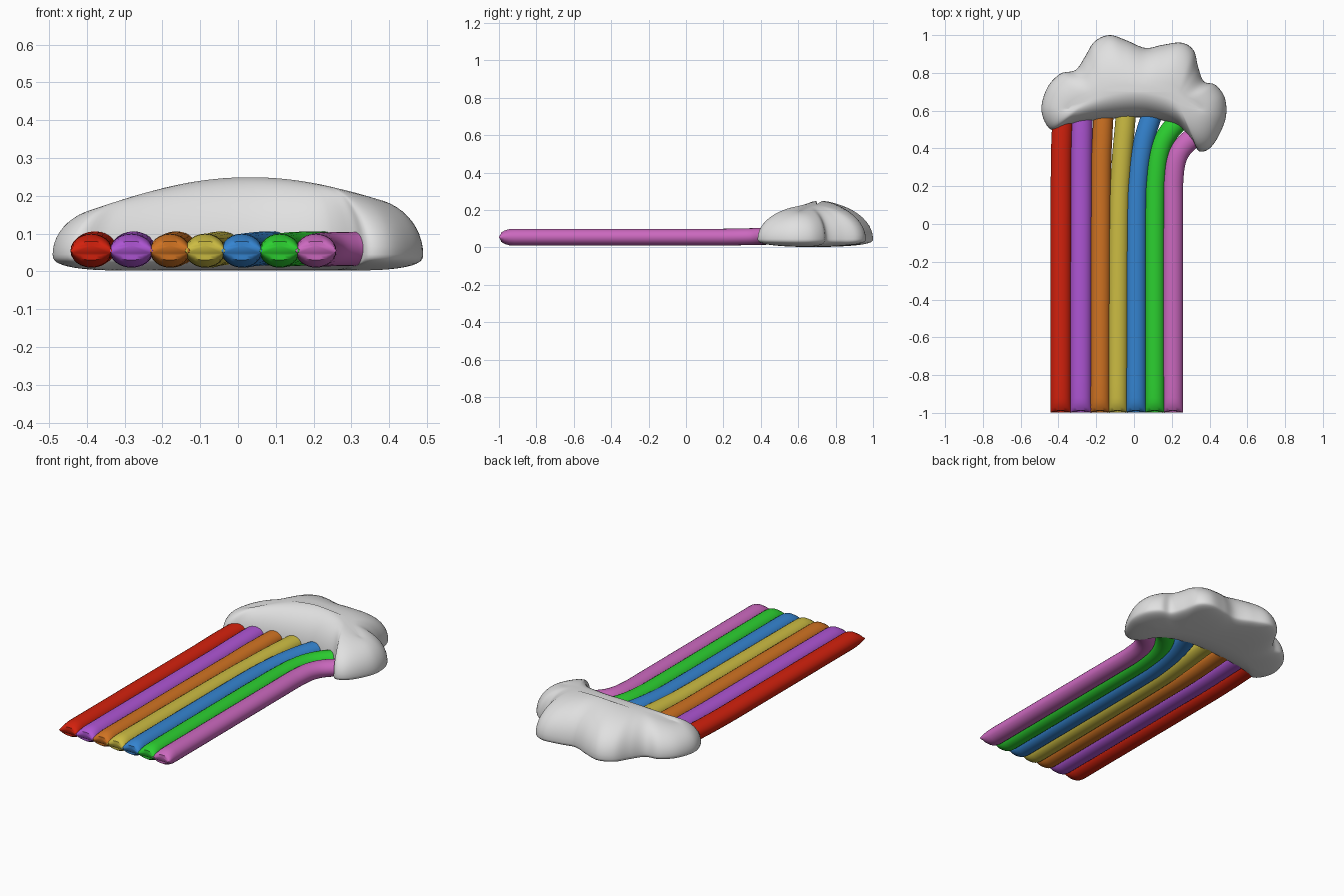
import bpy, bmesh, math
from mathutils import Vector

cube = bpy.data.objects.get("Cube")
if cube:
    bpy.data.objects.remove(cube)


def material(name, rgb):
    mat = bpy.data.materials.new(name)
    mat.use_nodes = True
    mat.diffuse_color = (*rgb, 1)
    bsdf = next(n for n in mat.node_tree.nodes if n.type == 'BSDF_PRINCIPLED')
    bsdf.inputs["Base Color"].default_value = (*rgb, 1)
    return mat


def spline(points, steps, closed=False):
    """Catmull-Rom curve through 2D points."""
    pts = [Vector(p) for p in points]
    n = len(pts)
    pick = (lambda i: pts[i % n]) if closed else (lambda i: pts[max(0, min(n - 1, i))])
    out = []
    for i in range(n if closed else n - 1):
        a, b, c, d = (pick(i + k) for k in (-1, 0, 1, 2))
        for s in range(steps):
            t = s / steps
            out.append(0.5 * (2 * b + (c - a) * t + (2 * a - 5 * b + 4 * c - d) * t ** 2
                              + (3 * b - a - 3 * c + d) * t ** 3))
    return out if closed else out + [pts[-1]]


def loft(name, rings, mat, sharp):
    """Skin a list of equal closed rings and cap both ends."""
    bm = bmesh.new()
    rows = [[bm.verts.new(p) for p in ring] for ring in rings]
    n = len(rows[0])
    for lo, hi in zip(rows, rows[1:]):
        for i in range(n):
            j = (i + 1) % n
            bm.faces.new((lo[i], lo[j], hi[j], hi[i]))
    bm.faces.new(rows[0][::-1])
    bm.faces.new(rows[-1])
    bmesh.ops.recalc_face_normals(bm, faces=bm.faces)
    mesh = bpy.data.meshes.new(name)
    bm.to_mesh(mesh)
    bm.free()
    mesh.materials.append(mat)
    obj = bpy.data.objects.new(name, mesh)
    bpy.context.collection.objects.link(obj)
    bpy.ops.object.select_all(action='DESELECT')
    obj.select_set(True)
    bpy.context.view_layer.objects.active = obj
    bpy.ops.object.shade_smooth_by_angle(angle=math.radians(sharp))
    return obj


# Rainbow bands: flattened tubes with wedge-shaped front tips
def band(name, rgb, path, half_width):
    centre = [Vector((path[0][0], y)) for y in (-1, -0.988, -0.97, -0.945)]
    centre += spline(path, 8)
    flat = [0.3, 0.55, 0.8, 0.96]
    rings = []
    for k, p in enumerate(centre):
        a, b = centre[max(0, k - 1)], centre[min(len(centre) - 1, k + 1)]
        d = (b - a).normalized()
        side = Vector((d.y, -d.x))
        h = 0.045 * (flat[k] if k < 4 else 1)
        lift = 0.055 + 0.006 * max(0, min(1, (p.y - 0.2) / 0.3))
        ring = []
        for s in range(24):
            ang = math.tau * s / 24
            q = p + side * half_width * math.cos(ang)
            # scalloped tip, deepest along the middle
            dent = 0.012 * math.sin(ang) ** 2 if k == 0 else 0
            ring.append((q.x, q.y + dent, lift + h * math.sin(ang)))
        rings.append(ring)
    loft(name, rings, material(name.replace("band", "paint"), rgb), 50)


band("red_band", (0.65, 0.015, 0.004),
     [(-0.388, -0.92), (-0.386, 0.2), (-0.382, 0.45), (-0.375, 0.56)], 0.055)
band("purple_band", (0.42, 0.09, 0.65),
     [(-0.282, -0.92), (-0.28, 0.2), (-0.278, 0.45), (-0.275, 0.58)], 0.057)
band("orange_band", (0.63, 0.17, 0.016),
     [(-0.18, -0.92), (-0.175, 0.2), (-0.168, 0.45), (-0.16, 0.6)], 0.053)
band("yellow_band", (0.6, 0.5, 0.055),
     [(-0.087, -0.92), (-0.08, 0), (-0.067, 0.3), (-0.05, 0.5), (-0.04, 0.61)], 0.053)
band("blue_band", (0.035, 0.23, 0.63),
     [(0.01, -0.92), (0.012, 0), (0.022, 0.25), (0.048, 0.42), (0.085, 0.55), (0.11, 0.61)], 0.054)
band("green_band", (0.025, 0.63, 0.03),
     [(0.11, -0.92), (0.11, 0), (0.116, 0.25), (0.14, 0.4), (0.195, 0.5), (0.27, 0.57)], 0.053)
band("pink_band", (0.6, 0.14, 0.52),
     [(0.206, -0.92), (0.206, 0), (0.208, 0.24), (0.23, 0.36), (0.285, 0.435), (0.35, 0.475)], 0.054)

# Cloud: lobed outline lofted up to a ridge and down to a flat base
outline = spline([
    (-0.44, 0.5), (-0.49, 0.6), (-0.46, 0.72), (-0.39, 0.795), (-0.31, 0.815), (-0.26, 0.885),
    (-0.21, 0.965), (-0.13, 1.0), (-0.04, 0.972), (0.06, 0.932), (0.15, 0.948), (0.25, 0.96),
    (0.315, 0.92), (0.34, 0.83), (0.37, 0.755), (0.43, 0.737), (0.48, 0.67), (0.487, 0.57),
    (0.45, 0.47), (0.4, 0.4), (0.345, 0.385), (0.31, 0.44), (0.24, 0.515), (0.12, 0.555),
    (0, 0.565), (-0.2, 0.55), (-0.35, 0.525)], 6, closed=True)


def ridge(p):
    x = p.x * 0.68
    y = 0.71 - 0.9 * x * x
    return Vector((x, y)), 0.25 - 0.6 * (x - 0.03) ** 2


rings = []
steps = 12
for k in range(-steps, steps + 1):
    ang = 0.94 * math.pi / 2 * k / steps
    ring = []
    for p in outline:
        top, height = ridge(p)
        q = top.lerp(p, math.cos(ang))
        edge = 0.045
        if k < 0:
            z = edge - (edge - 0.003) * math.sin(-ang) ** 0.7
        else:
            z = edge + (height - edge) * math.sin(ang)
        ring.append((q.x, q.y, z))
    rings.append(ring)
loft("cloud", rings, material("cloud_white", (0.75, 0.75, 0.75)), 80)
